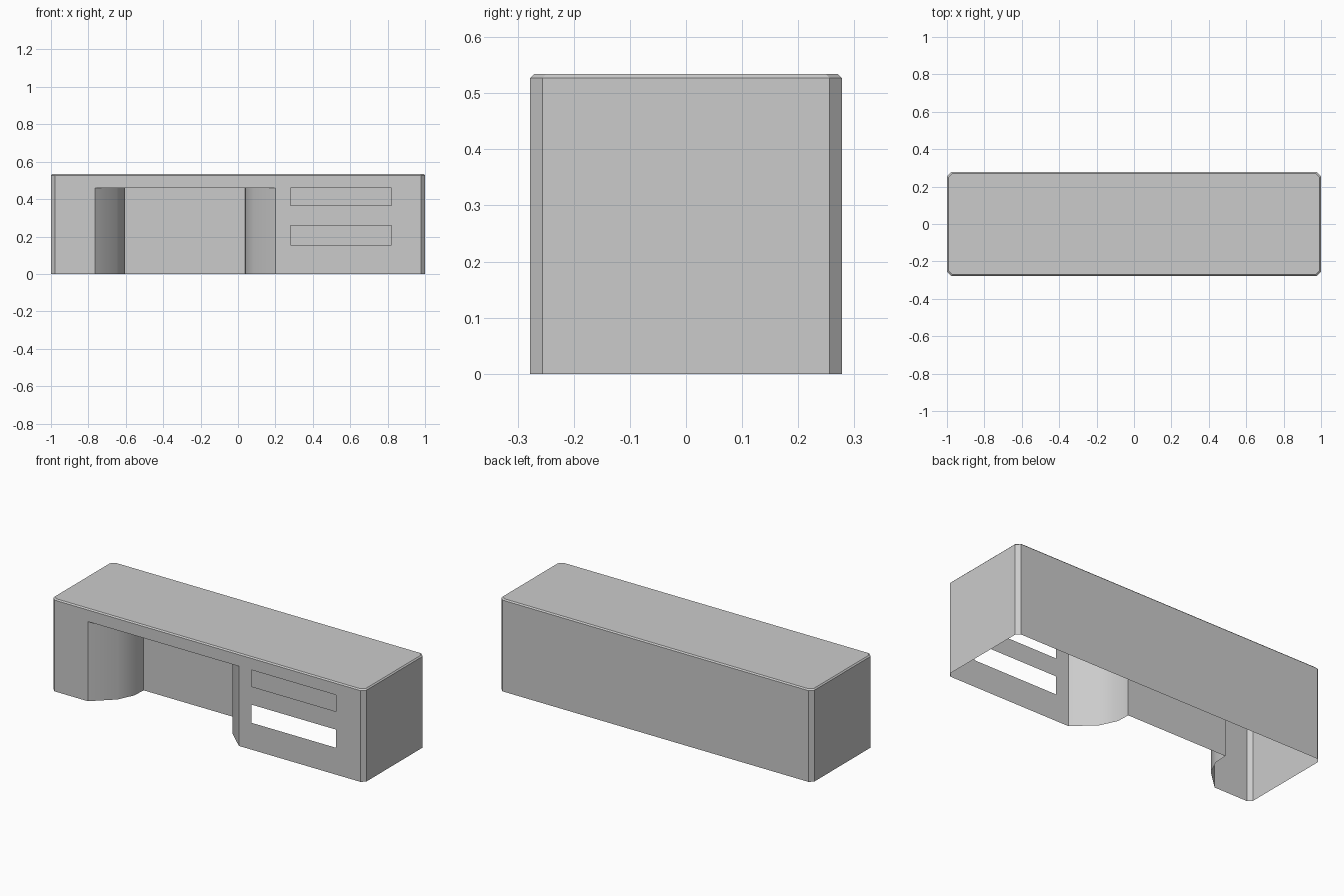
import bpy
import bmesh
from math import radians

if "Cube" in bpy.data.objects:
    bpy.data.objects.remove(bpy.data.objects["Cube"])

HX, HY, C = 1.0, 0.278, 0.022        # half length, half depth, corner chamfer
RIM_Z, TOP_Z, INSET = 0.527, 0.534, 0.007
X0, X1, KNEE_Z, KNEE_Y = -0.765, 0.2, 0.46, 0.0
CURVE = [(0, 0), (0.115, 0.107), (0.159, 0.2), (0.162, KNEE_Y + HY)]


def make(name, build, smooth=False):
    bm = bmesh.new()
    build(bm)
    bmesh.ops.remove_doubles(bm, verts=bm.verts, dist=1e-5)
    mesh = bpy.data.meshes.new(name)
    bm.to_mesh(mesh)
    bm.free()
    ob = bpy.data.objects.new(name, mesh)
    bpy.context.collection.objects.link(ob)
    if smooth:
        bpy.context.view_layer.objects.active = ob
        ob.select_set(True)
        bpy.ops.object.shade_smooth_by_angle(angle=radians(40))
        ob.select_set(False)
    return ob


def face(bm, pts):
    return bm.faces.new([bm.verts.new(p) for p in pts])


def outline(inset):
    x, y = HX - inset, HY - inset
    return [(-x + C, -y), (x - C, -y), (x, -y + C), (x, y - C),
            (x - C, y), (-x + C, y), (-x, y - C), (-x, -y + C)]


# Chamfered thin shell, open underneath; the front side is a separate panel
def shell(bm):
    low, high = outline(0), outline(INSET)
    for i in range(8):
        j = (i + 1) % 8
        if i:
            face(bm, [(*low[i], 0), (*low[j], 0), (*low[j], RIM_Z), (*low[i], RIM_Z)])
        face(bm, [(*low[i], RIM_Z), (*low[j], RIM_Z), (*high[j], TOP_Z), (*high[i], TOP_Z)])
    face(bm, [(*p, TOP_Z) for p in high])


# Front panel as a grid of cells, leaving out the knee opening and two slots
def front(bm):
    xs = [-HX + C, X0, X1, 0.28, 0.82, HX - C]
    zs = [0, 0.155, 0.26, 0.365, KNEE_Z, RIM_Z]
    for i in range(5):
        for k in range(5):
            if (i == 1 and k < 4) or (i == 3 and k in (1, 3)):
                continue
            a, b, lo, hi = xs[i], xs[i + 1], zs[k], zs[k + 1]
            face(bm, [(a, -HY, lo), (b, -HY, lo), (b, -HY, hi), (a, -HY, hi)])


# Knee recess: curved sides, back wall and ceiling
def recess(bm):
    path = [(X0 + u, -HY + v) for u, v in CURVE]
    path += [(X1 - u, -HY + v) for u, v in reversed(CURVE)]
    for a, b in zip(path, path[1:]):
        face(bm, [(*a, 0), (*b, 0), (*b, KNEE_Z), (*a, KNEE_Z)])
    face(bm, [(*p, KNEE_Z) for p in reversed(path)]).normal_flip()
    bm.normal_update()
    for f in bm.faces:
        if f.normal.z > 0.5:
            f.normal_flip()


make("desk_shell", shell)
make("front_panel", front)
make("knee_recess", recess, smooth=True)
